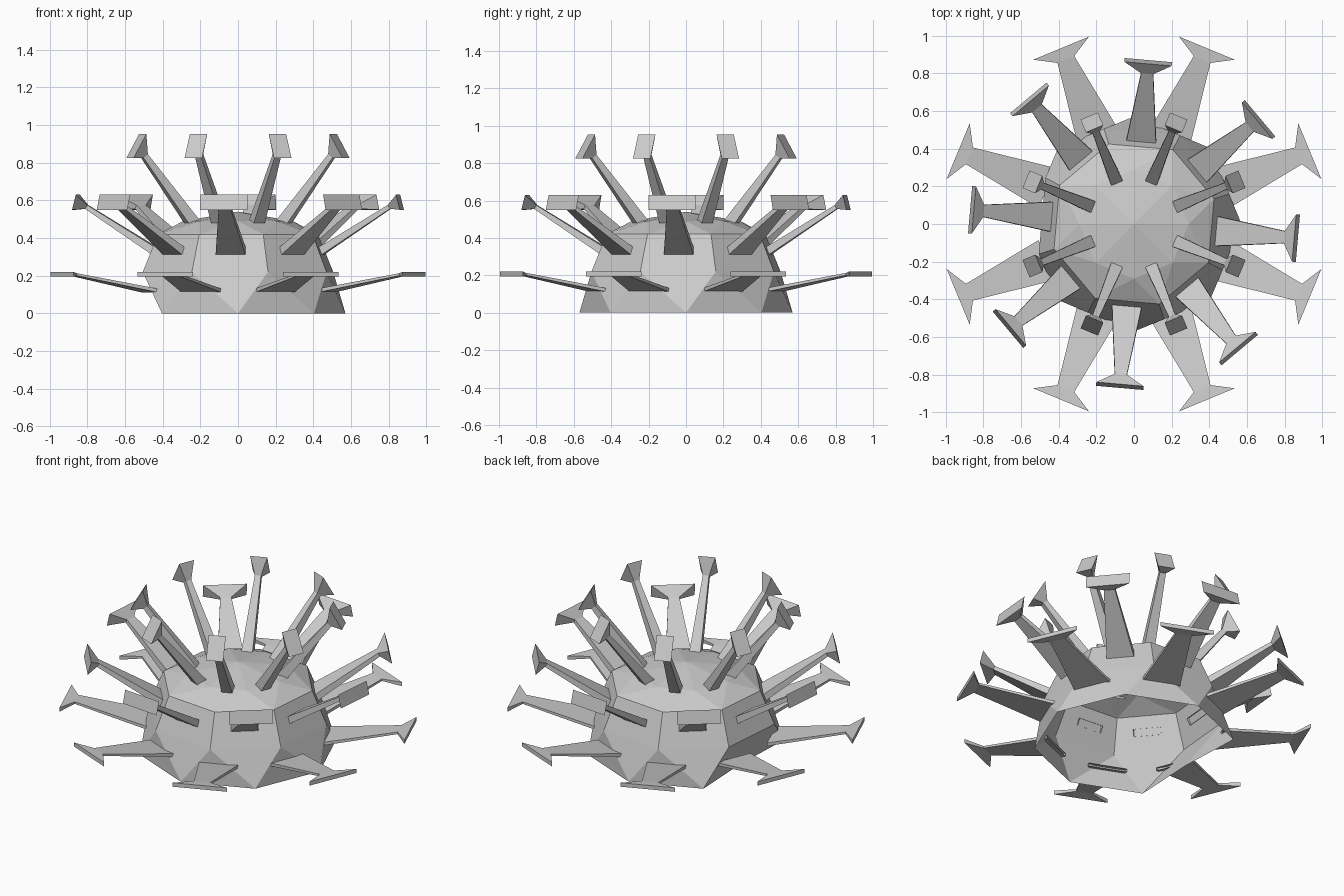
import bpy
from math import sin, cos, radians

if "Cube" in bpy.data.objects:
    bpy.data.objects.remove(bpy.data.objects["Cube"])


def make_mesh(name, verts, faces):
    mesh = bpy.data.meshes.new(name)
    mesh.from_pydata(verts, [], faces)
    mesh.update()
    ob = bpy.data.objects.new(name, mesh)
    bpy.context.collection.objects.link(ob)
    return ob


def ring(r, z, offset):
    return [(r * cos(radians(offset + 45 * k)), r * sin(radians(offset + 45 * k)), z)
            for k in range(8)]


# open faceted dome shell: rim, two belt rings, cap ring, apex
verts = ring(0.57, 0, 0) + ring(0.53, 0.22, 17.5) + ring(0.445, 0.42, 17.5) \
    + ring(0.29, 0.49, 0) + [(0, 0, 0.54)]
verts[4] = (-0.385, 0, 0)  # the left rim corner is pushed in
faces = []
for k in range(8):
    n = (k + 1) % 8
    faces += [(k, n, 8 + k), (n, 8 + n, 8 + k)]
    faces.append((8 + k, 8 + n, 16 + n, 16 + k))
    faces += [(16 + k, 24 + n, 24 + k), (16 + k, 16 + n, 24 + n)]
    faces.append((24 + k, 24 + n, 32))
make_mesh("dome_shell", verts, faces)


# spike: sections are (half width, lower r, lower z, upper r, upper z)
def spike(name, angle, sections):
    a = radians(angle)
    c, s = cos(a), sin(a)
    v, f = [], []
    for w, r0, z0, r1, z1 in sections:
        for r, t, z in ((r0, -w, z0), (r0, w, z0), (r1, w, z1), (r1, -w, z1)):
            v.append((r * c - t * s, r * s + t * c, z))
    for i in range(len(sections) - 1):
        b = 4 * i
        for j in range(4):
            m = (j + 1) % 4
            f.append((b + j, b + m, b + 4 + m, b + 4 + j))
    e = len(v) - 4
    f.append((e, e + 1, e + 2, e + 3))
    make_mesh(name, v, f)


lower = [(0.115, 0.5, 0.11, 0.5, 0.13),
         (0.048, 0.945, 0.2, 0.945, 0.213),
         (0.16, 1.01, 0.195, 1.01, 0.22)]
middle = [(0.08, 0.447, 0.308, 0.425, 0.345),
          (0.032, 0.812, 0.555, 0.8, 0.575),
          (0.126, 0.873, 0.55, 0.853, 0.63)]
upper = [(0.033, 0.275, 0.45, 0.225, 0.485),
         (0.018, 0.55, 0.826, 0.525, 0.845),
         (0.05, 0.62, 0.825, 0.547, 0.953)]

# three rings of eight flared spikes
for k in range(8):
    spike(f"lower_spike_{k + 1}", 22.5 + 45 * k, lower)
    spike(f"middle_spike_{k + 1}", -5 + 45 * k, middle)
    spike(f"upper_spike_{k + 1}", 22.5 + 45 * k, upper)
